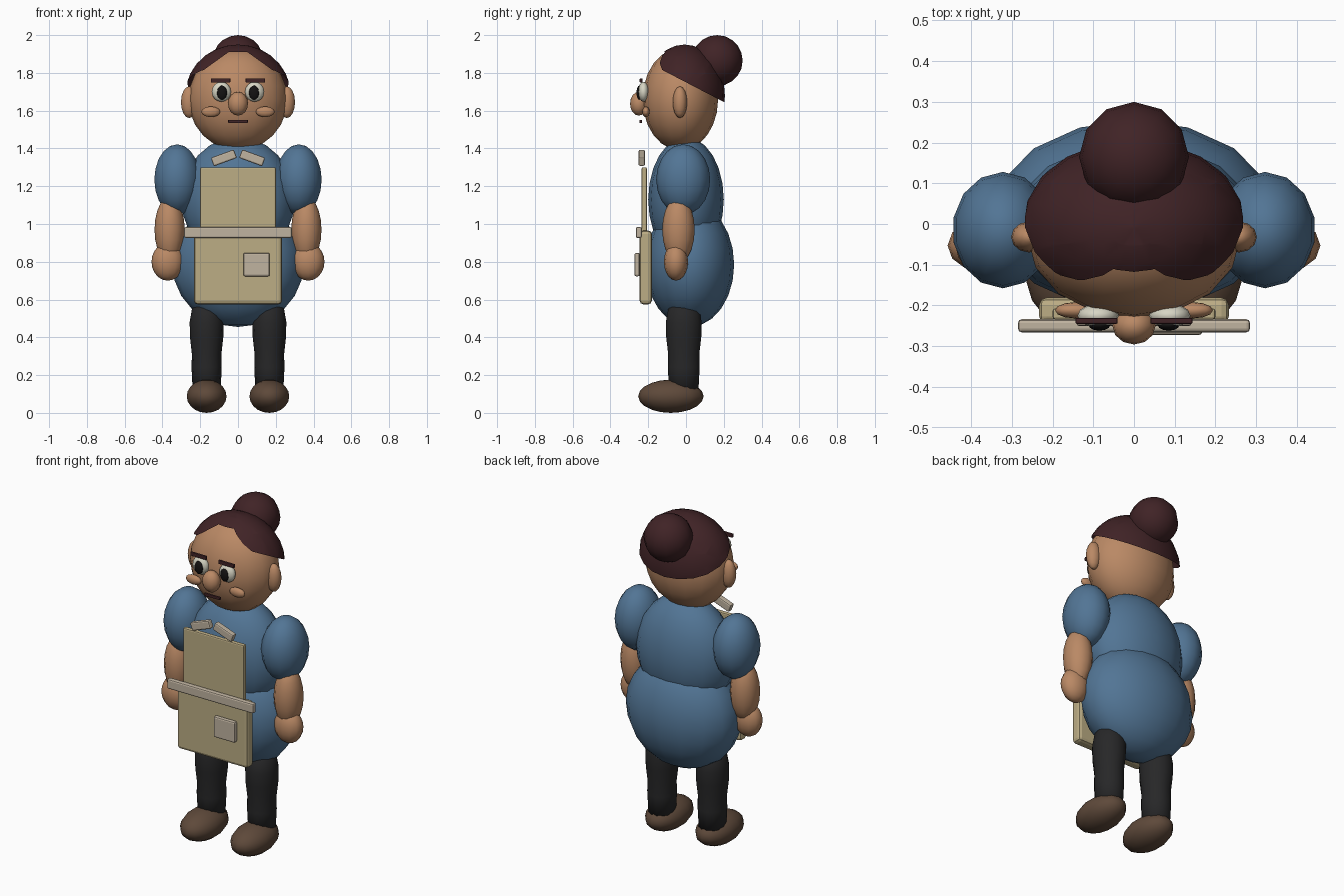
import bpy, bmesh, math
from mathutils import Vector

if "Cube" in bpy.data.objects:
    bpy.data.objects.remove(bpy.data.objects["Cube"])


def material(name, r, g, b):
    m = bpy.data.materials.new(name)
    lin = [((c / 255 + 0.055) / 1.055) ** 2.4 for c in (r, g, b)]
    m.diffuse_color = (*lin, 1)
    m.use_nodes = True
    m.node_tree.nodes["Principled BSDF"].inputs["Base Color"].default_value = m.diffuse_color
    return m


SKIN = material("skin", 186, 137, 101)
DRESS = material("dress_blue", 82, 117, 149)
APRON = material("apron_tan", 188, 173, 133)
TRIM = material("trim_beige", 192, 179, 160)
HAIR = material("hair_brown", 64, 35, 38)
LEGGING = material("legging_black", 39, 39, 40)
SHOE = material("shoe_brown", 94, 73, 58)
WHITE = material("eye_white", 215, 213, 196)
BLACK = material("pupil_black", 20, 18, 18)


def finish(name, bm, mat, smooth=True):
    bmesh.ops.recalc_face_normals(bm, faces=bm.faces)
    for f in bm.faces:
        f.smooth = smooth
    me = bpy.data.meshes.new(name)
    bm.to_mesh(me)
    bm.free()
    me.materials.append(mat)
    ob = bpy.data.objects.new(name, me)
    bpy.context.collection.objects.link(ob)
    return ob


def ball_mesh(center, radii, seg, rings):
    bm = bmesh.new()
    bmesh.ops.create_uvsphere(bm, u_segments=seg, v_segments=rings, radius=1)
    bmesh.ops.scale(bm, vec=radii, verts=bm.verts)
    bmesh.ops.translate(bm, vec=center, verts=bm.verts)
    return bm


def ball(name, center, radii, mat, seg=16, rings=12):
    return finish(name, ball_mesh(center, radii, seg, rings), mat)


def box(name, center, size, mat, bevel=0.006, tilt=0.0):
    bm = bmesh.new()
    bmesh.ops.create_cube(bm, size=1)
    bmesh.ops.scale(bm, vec=size, verts=bm.verts)
    bmesh.ops.bevel(bm, geom=bm.edges[:], offset=bevel, segments=2,
                    affect='EDGES', profile=0.5)
    ob = finish(name, bm, mat, smooth=False)
    ob.location = center
    ob.rotation_euler.y = tilt
    return ob


def lathe(name, center, profile, mat, stretch_y=1.0, seg=14):
    bm = bmesh.new()
    vs = [bm.verts.new((r, 0, z)) for r, z in profile]
    es = [bm.edges.new(p) for p in zip(vs, vs[1:])]
    bmesh.ops.spin(bm, geom=vs + es, cent=(0, 0, 0), axis=(0, 0, 1),
                   angle=math.tau, steps=seg, use_duplicate=False)
    bmesh.ops.remove_doubles(bm, verts=bm.verts, dist=1e-4)
    bmesh.ops.scale(bm, vec=(1, stretch_y, 1), verts=bm.verts)
    bmesh.ops.translate(bm, vec=center, verts=bm.verts)
    return finish(name, bm, mat)


# Body and head
ball("torso", (0, 0, 1.13), (0.30, 0.20, 0.33), DRESS)
ball("skirt", (0, 0.02, 0.785), (0.347, 0.235, 0.33), DRESS)
ball("head", (0, -0.03, 1.66), (0.262, 0.20, 0.27), SKIN)
ball("nose", (0, -0.25, 1.637), (0.053, 0.046, 0.063), SKIN, 12, 8)
box("mouth", (0, -0.24, 1.543), (0.105, 0.014, 0.017), HAIR, 0.004)

# Hair cap: tilted lower edge and a notch parted over the forehead
bm = ball_mesh((0, -0.008, 1.68), (0.28, 0.214, 0.27), 20, 14)


def cut(co, no, clear=False):
    bmesh.ops.bisect_plane(bm, geom=bm.verts[:] + bm.edges[:] + bm.faces[:],
                           plane_co=co, plane_no=no, clear_inner=clear)


cut((0, 0, 1.75), (0, 0.52, 1), True)
cut((0, 0, 1.91), (0, 0, 1))
cut((0, -0.05, 0), (0, 1, 0))
for s in (-1, 1):
    cut((0, 0, 1.946), (0.72 * s, 0, 1))
notch = []
for f in bm.faces:
    c = f.calc_center_median()
    if c.y < -0.05 and c.z < min(1.91, 1.946 - 0.72 * abs(c.x)):
        notch.append(f)
bmesh.ops.delete(bm, geom=notch, context='FACES')
finish("hair_cap", bm, HAIR)
ball("hair_bun", (0, 0.165, 1.865), (0.135, 0.135, 0.135), HAIR, 12, 10)

# Paired parts
leg_profile = [(0, 0.60), (0.05, 0.585), (0.078, 0.55), (0.09, 0.48),
               (0.088, 0.40), (0.078, 0.31), (0.08, 0.24), (0.074, 0.12), (0, 0.10)]
for s, side in ((-1, "left"), (1, "right")):
    ball("ear_" + side, (0.258 * s, -0.032, 1.645), (0.044, 0.038, 0.084), SKIN, 12, 8)
    ball("eye_" + side, (0.088 * s, -0.225, 1.70), (0.051, 0.029, 0.053), WHITE, 12, 8)
    ball("pupil_" + side, (0.085 * s, -0.248, 1.695), (0.027, 0.014, 0.038), BLACK, 12, 8)
    ball("cheek_" + side, (0.144 * s, -0.212, 1.594), (0.05, 0.02, 0.028), SKIN, 12, 8)
    box("eyebrow_" + side, (0.092 * s, -0.238, 1.76), (0.104, 0.015, 0.022), HAIR, 0.004)
    ball("sleeve_" + side, (0.322 * s, -0.015, 1.235), (0.124, 0.143, 0.187), DRESS, 14, 10)
    ball("forearm_" + side, (0.362 * s, -0.04, 0.97), (0.08, 0.086, 0.175), SKIN, 12, 10)
    ball("hand_" + side, (0.372 * s, -0.053, 0.80), (0.086, 0.064, 0.10), SKIN, 12, 10)
    lathe("leg_" + side, (0.166 * s, -0.012, 0), leg_profile, LEGGING, 1.08)
    ball("shoe_" + side, (0.166 * s, -0.08, 0.088), (0.108, 0.173, 0.088), SHOE, 14, 10)
    box("strap_" + side, (0.075 * s, -0.234, 1.35), (0.13, 0.034, 0.048), TRIM,
        0.008, math.radians(20) * s)

# Apron
box("apron_bib", (0, -0.221, 1.115), (0.40, 0.028, 0.37), APRON, 0.007)
box("apron_skirt", (0, -0.213, 0.77), (0.466, 0.064, 0.39), APRON, 0.018)
box("apron_belt", (0, -0.25, 0.955), (0.57, 0.032, 0.058), TRIM, 0.009)
box("apron_pocket", (0.098, -0.259, 0.785), (0.14, 0.028, 0.124), TRIM, 0.009)
